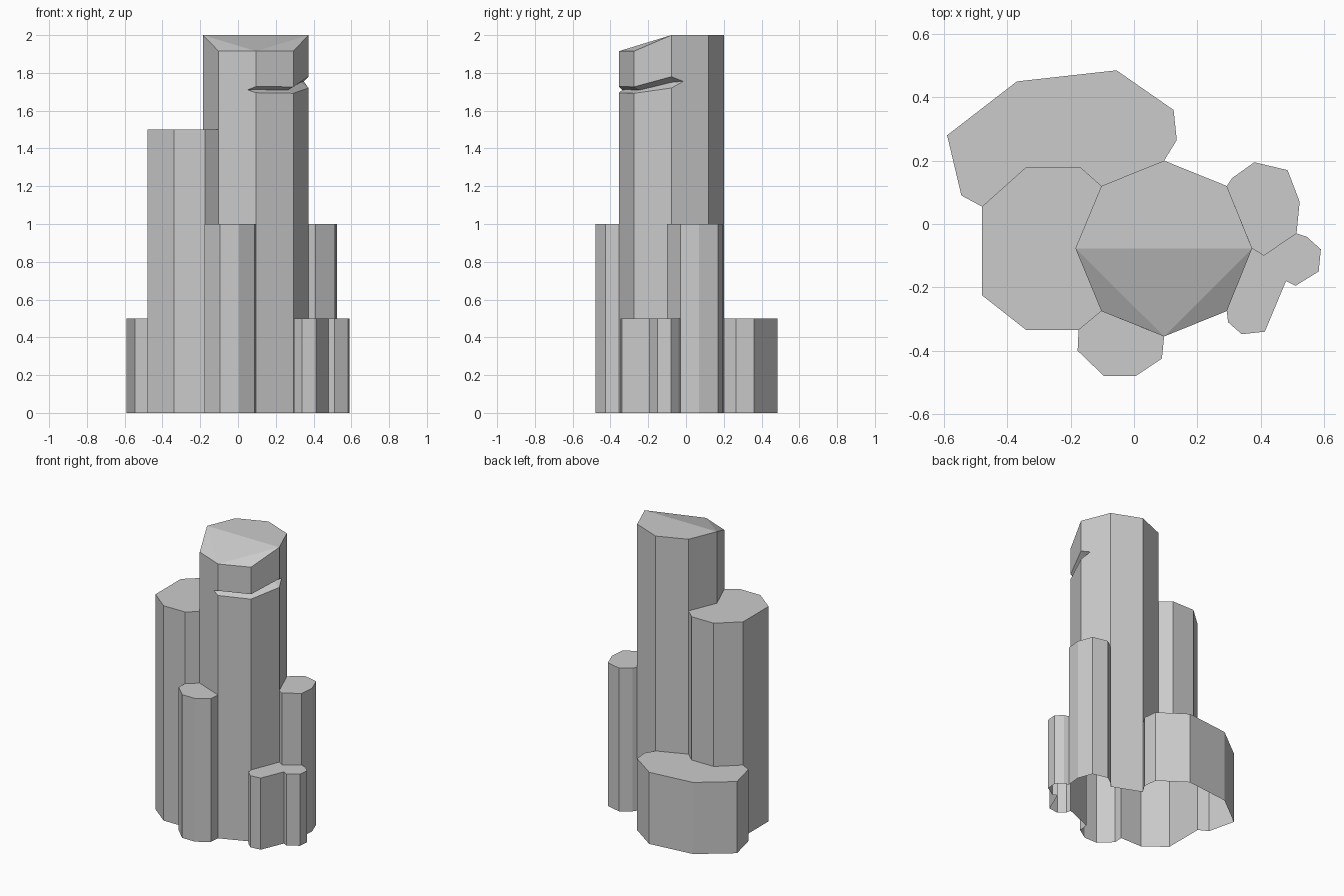
import bpy
from mathutils import Vector

if "Cube" in bpy.data.objects:
    bpy.data.objects.remove(bpy.data.objects["Cube"])

# Corners of the tall octagonal column (shared with its neighbours)
F, FR, R, BR = (.095, -.355), (.293, -.275), (.373, -.077), (.293, .12)
B, BL, L, FL = (.095, .2), (-.103, .12), (-.185, -.077), (-.103, -.275)
# Corners shared between the smaller columns
W1, W2, W3 = (-.17, .18), (-.34, .18), (-.48, .055)
S1, E1, E2 = (-.175, -.335), (.41, -.1), (.513, -.03)

# Each column: height and counter-clockwise outline
columns = {
    "tall_column": (2.0, [F, FR, R, BR, B, BL, L, FL]),
    "left_column": (1.5, [BL, W1, W2, W3, (-.48, -.225), (-.34, -.335), S1, FL, L]),
    "back_column": (.5, [B, (.135, .265), (.125, .36), (-.055, .485), (-.37, .45),
                         (-.59, .28), (-.545, .09), W3, W2, W1, BL]),
    "right_column": (1.0, [R, E1, E2, (.523, .07), (.485, .17), (.38, .195),
                           (.31, .145), BR]),
    "front_right_columns": (.5, [FR, (.297, -.31), (.34, -.348), (.413, -.34),
                                 (.48, -.18), (.51, -.195), (.583, -.15), (.59, -.08),
                                 (.545, -.04), E2, E1, R]),
    "front_column": (1.0, [FL, S1, (-.178, -.4), (-.095, -.48), (.005, -.48),
                           (.088, -.425), F]),
}

# Sloping front edge of the tall column's top
top_drop = {F: 1.915, FR: 1.915, FL: 1.915}

# Crack: lower and upper lip at corners, and the pointed ends
lips = {F: (1.695, 1.728), FR: (1.692, 1.726), R: (1.72, 1.78)}
tips = {(FL, F): (.05, -.337, 1.71), (R, BR): (.348, -.015, 1.755)}
centre = Vector((.094, -.077))


def edges(pts):
    return list(zip(pts, pts[1:] + pts[:1]))


edge_height = {e: h for h, pts in columns.values() for e in edges(pts)}


def build(name, faces):
    verts, index, out = [], {}, []
    for face in faces:
        ids = []
        for p in face:
            key = tuple(round(c, 4) for c in p)
            if key not in index:
                index[key] = len(verts)
                verts.append(key)
            if index[key] not in ids:
                ids.append(index[key])
        if len(ids) > 2:
            out.append(ids)
    mesh = bpy.data.meshes.new(name)
    mesh.from_pydata(verts, [], out)
    mesh.update()
    bpy.context.collection.objects.link(bpy.data.objects.new(name, mesh))


def crack_node(p):
    lo, hi = lips[p]
    q = centre + (Vector(p) - centre) * .85
    return (*p, lo), (q.x, q.y, (lo + hi) / 2), (*p, hi)


for name, (h, pts) in columns.items():
    tall = name == "tall_column"

    def top(p):
        return (*p, top_drop.get(p, h) if tall else h)

    faces = []
    for p, q in edges(pts):
        # Walls only rise above the neighbouring column
        base = edge_height.get((q, p), 0)
        if base >= h:
            continue
        p0, q0 = (*p, base), (*q, base)
        tip = tips.get((p, q)) if tall else None
        if tall and (tip or (p in lips and q in lips)):
            a = crack_node(p) if p in lips else (tip,) * 3
            b = crack_node(q) if q in lips else (tip,) * 3
            if not tip:
                faces += [[p0, q0, b[0], a[0]], [a[2], b[2], top(q), top(p)]]
            elif q in lips:
                faces.append([p0, q0, b[0], tip, b[2], top(q), top(p)])
            else:
                faces.append([p0, q0, top(q), top(p), a[2], tip, a[0]])
            # Lower and upper inside faces of the crack
            faces += [[a[0], b[0], b[1], a[1]], [a[1], b[1], b[2], a[2]]]
        else:
            faces.append([p0, q0, top(q), top(p)])
    # Caps
    if tall:
        caps = [[R, BR, B, BL, L], [F, R, L], [F, FR, R], [F, L, FL]]
    else:
        caps = [pts]
    faces += [[top(p) for p in cap] for cap in caps]
    build(name, faces)
